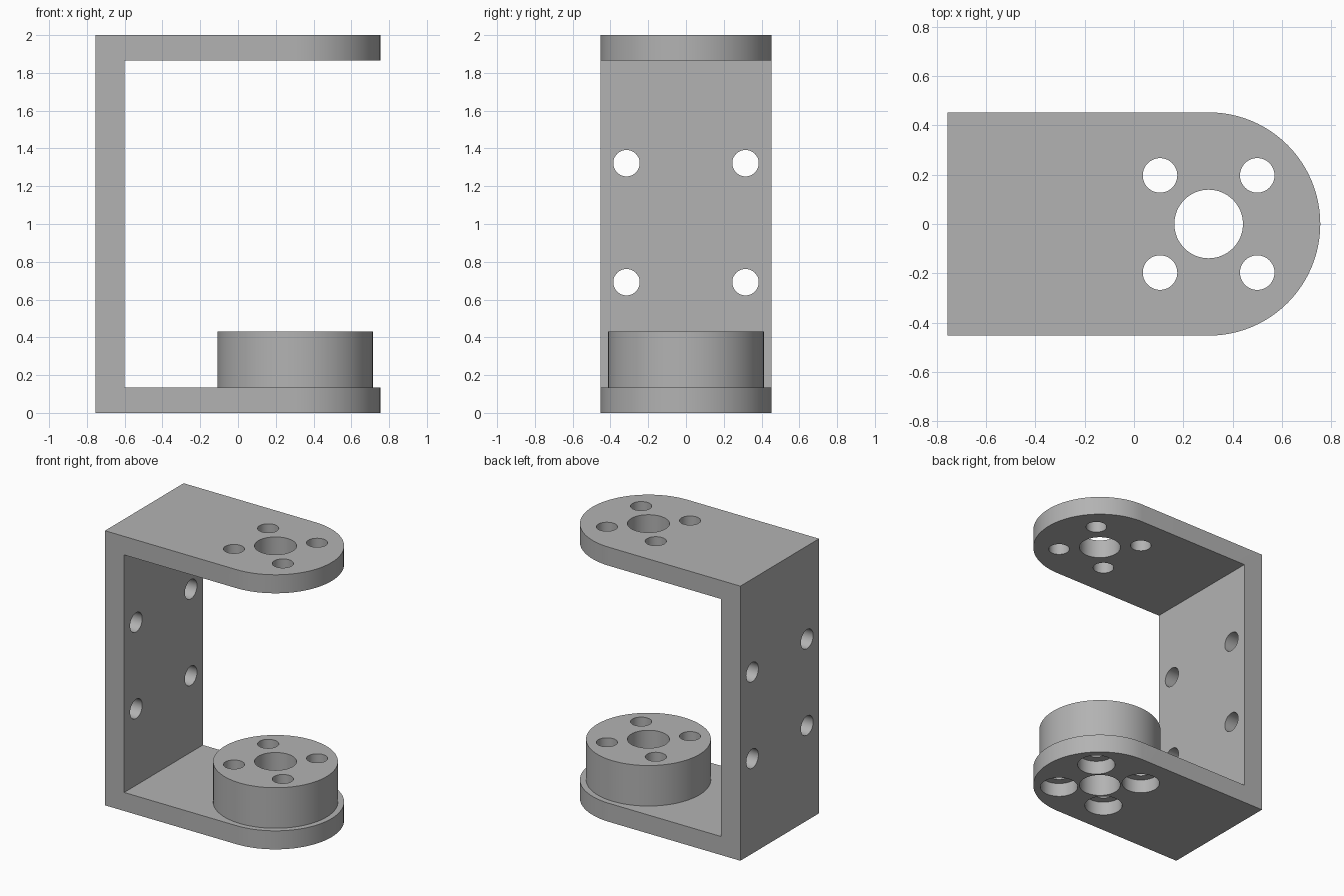
import bpy, bmesh, math
from mathutils import Matrix, Vector

cube = bpy.data.objects.get("Cube")
if cube:
    bpy.data.objects.remove(cube, do_unlink=True)

LENGTH, HALF_W, HEIGHT = 0.755, 0.4525, 2.0   # half length, half width, height
PLATE, WALL = 0.135, 0.155                    # thicknesses
AXIS_X = LENGTH - HALF_W                      # centre of the rounded ends
HUB_R, HUB_TOP = 0.412, 0.43
BOLT, BOLT_R, BORE_R = 0.197, 0.07, 0.139
SINK_R, SINK_DEPTH = 0.127, 0.1

grey = bpy.data.materials.new("plain grey")
grey.use_nodes = True
colour = (0.448, 0.448, 0.448, 1)
grey.diffuse_color = colour
grey.node_tree.nodes["Principled BSDF"].inputs["Base Color"].default_value = colour


def prism(name, points, direction):
    """Closed solid made by extruding a flat outline."""
    bm = bmesh.new()
    face = bm.faces.new([bm.verts.new(p) for p in points])
    ext = bmesh.ops.extrude_face_region(bm, geom=[face])
    moved = [v for v in ext["geom"] if isinstance(v, bmesh.types.BMVert)]
    bmesh.ops.translate(bm, verts=moved, vec=direction)
    bmesh.ops.recalc_face_normals(bm, faces=bm.faces)
    return finish(name, bm)


def cylinder(name, start, direction, radius, sides=64):
    d = Vector(direction)
    place = Matrix.Translation(Vector(start) + d / 2) @ d.to_track_quat("Z", "Y").to_matrix().to_4x4()
    bm = bmesh.new()
    bmesh.ops.create_cone(bm, cap_ends=True, segments=sides, radius1=radius,
                          radius2=radius, depth=d.length, matrix=place)
    return finish(name, bm)


def finish(name, bm):
    mesh = bpy.data.meshes.new(name)
    bm.to_mesh(mesh)
    bm.free()
    mesh.materials.append(grey)
    obj = bpy.data.objects.new(name, mesh)
    bpy.context.collection.objects.link(obj)
    return obj


def combine(obj, tools, operation):
    """Apply a boolean with each tool in turn."""
    for tool in tools:
        mod = obj.modifiers.new("boolean", "BOOLEAN")
        mod.operation, mod.solver, mod.object = operation, "EXACT", tool
    graph = bpy.context.evaluated_depsgraph_get()
    mesh = bpy.data.meshes.new_from_object(obj.evaluated_get(graph))
    obj.modifiers.clear()
    obj.data = mesh


# C-shaped bracket: side profile cut to the rounded plan outline
inner = WALL - LENGTH
profile = [(-LENGTH, 0), (LENGTH, 0), (LENGTH, PLATE), (inner, PLATE),
           (inner, HEIGHT - PLATE), (LENGTH, HEIGHT - PLATE),
           (LENGTH, HEIGHT), (-LENGTH, HEIGHT)]
bracket = prism("bracket", [(x, -HALF_W, z) for x, z in profile], (0, 2 * HALF_W, 0))
arc = [math.pi * (i / 48 - 0.5) for i in range(49)]
plan = [(AXIS_X + HALF_W * math.cos(a), HALF_W * math.sin(a), -0.1) for a in arc]
plan += [(-1, HALF_W, -0.1), (-1, -HALF_W, -0.1)]
outline = prism("outline_cutter", plan, (0, 0, HEIGHT + 0.2))
combine(bracket, [outline], "INTERSECT")

# Round hub on the lower plate
hub = cylinder("hub", (AXIS_X, 0, PLATE), (0, 0, HUB_TOP - PLATE), HUB_R, 96)

# Vertical holes: centre bore, four bolt holes, counterbores underneath
up = (0, 0, HEIGHT + 0.2)
vertical = [cylinder("bore_cutter", (AXIS_X, 0, -0.1), up, BORE_R)]
sinks, wall_holes = [], []
for sx in (-1, 1):
    for sy in (-1, 1):
        x, y = AXIS_X + sx * BOLT, sy * BOLT
        vertical.append(cylinder("bolt_cutter", (x, y, -0.1), up, BOLT_R, 48))
        sinks.append(cylinder("sink_cutter", (x, y, -0.1), (0, 0, 0.1 + SINK_DEPTH), SINK_R, 48))
        # Mounting holes through the upright wall
        wall_holes.append(cylinder("wall_cutter", (-1, sy * 0.315, 1.007 + sx * 0.315),
                                   (0.6, 0, 0), BOLT_R, 48))
combine(bracket, vertical + sinks + wall_holes, "DIFFERENCE")
combine(hub, vertical, "DIFFERENCE")

for tool in [outline] + vertical + sinks + wall_holes:
    bpy.data.objects.remove(tool, do_unlink=True)

# Smooth the round walls, keep the rims sharp
for obj in (bracket, hub):
    bpy.ops.object.select_all(action="DESELECT")
    obj.select_set(True)
    bpy.context.view_layer.objects.active = obj
    bpy.ops.object.shade_smooth_by_angle(angle=math.radians(30))
